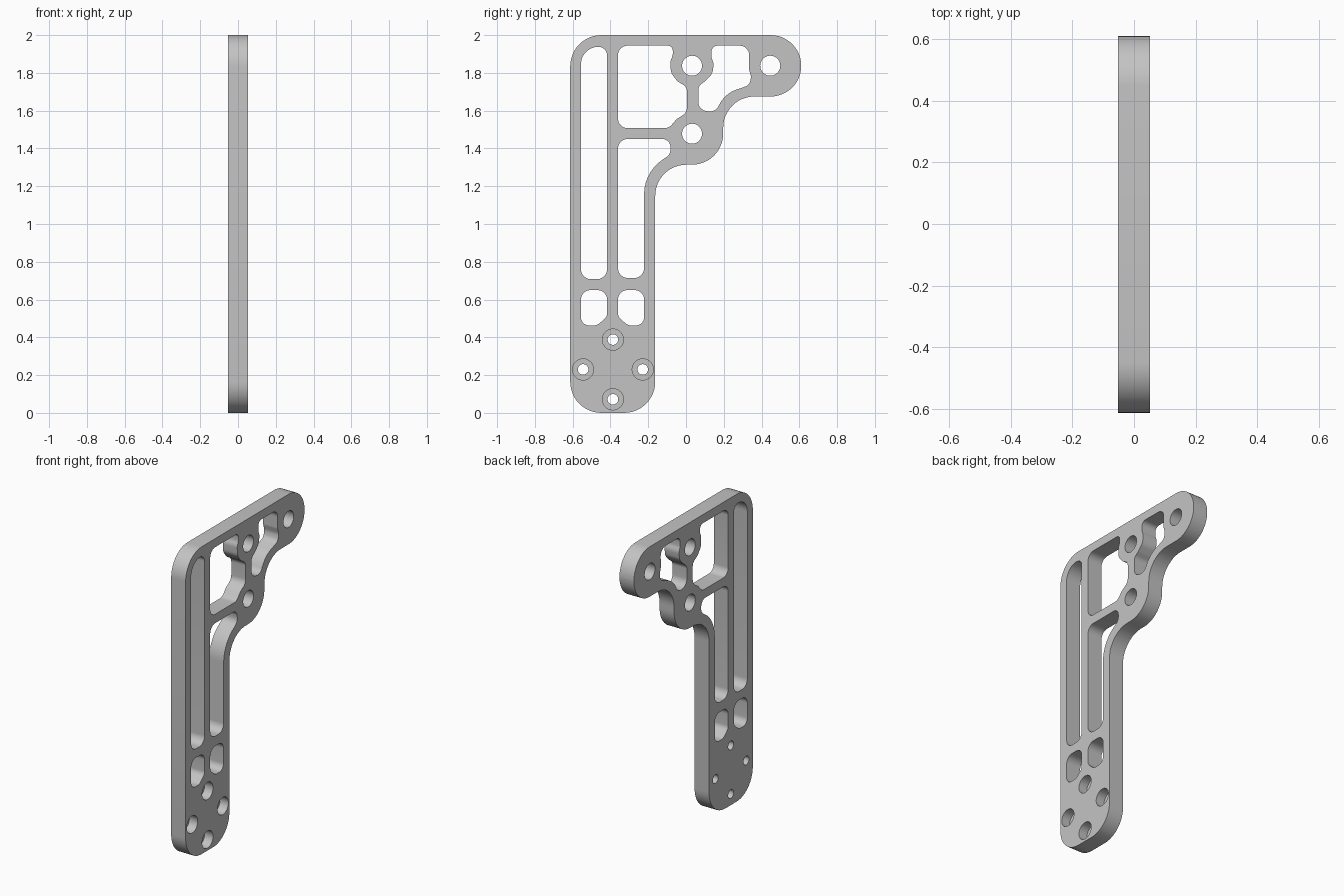
import bpy
import bmesh
from math import cos, sin, pi, tan
from mathutils import Matrix, Vector

cube = bpy.data.objects.get("Cube")
if cube:
    bpy.data.objects.remove(cube)

HALF_THICKNESS = 0.052
WALL_RADIUS = 0.165
BOLT_RADIUS = 0.028
BORE_RADIUS = 0.056
BORE_DEPTH = 0.06
# Turns a flat drawing in (x, y) into the upright (y, z) plane
UPRIGHT = Matrix(((0, 0, 1, 0), (1, 0, 0, 0), (0, 1, 0, 0), (0, 0, 0, 1)))


def rounded(corners):
    """Closed polygon of (y, z, radius) corners, each replaced by a fillet arc."""
    points = []
    count = len(corners)
    for i, (y, z, radius) in enumerate(corners):
        corner = Vector((y, z))
        before = Vector(corners[i - 1][:2]) - corner
        after = Vector(corners[(i + 1) % count][:2]) - corner
        to_prev, to_next = before.normalized(), after.normalized()
        half = to_prev.angle(to_next) / 2
        reach = min(radius / tan(half), before.length * 0.5, after.length * 0.5)
        if radius >= WALL_RADIUS * 0.5:
            reach = min(radius / tan(half), before.length * 0.8, after.length * 0.8)
        radius = reach * tan(half)
        centre = corner + (to_prev + to_next).normalized() * (radius / sin(half))
        start = corner + to_prev * reach - centre
        sweep = start.angle_signed(corner + to_next * reach - centre)
        steps = max(3, round(abs(sweep) / (pi / 24)))
        for s in range(steps + 1):
            turn = Matrix.Rotation(-sweep * s / steps, 2)
            points.append(centre + turn @ start)
    return points


def circle(y, z, radius, sides=40):
    return [Vector((y + radius * cos(2 * pi * i / sides),
                    z + radius * sin(2 * pi * i / sides))) for i in range(sides)]


def mirrored(corners, axis):
    return [(2 * axis - y, z, r) for y, z, r in reversed(corners)]


# Outer contour of the bracket
R = WALL_RADIUS
outline = [(-0.613, 0, R), (-0.163, 0, R), (-0.163, 1.314, R), (0.197, 1.314, R),
           (0.197, 1.675, R), (0.61, 1.675, 0.162), (0.61, 2, 0.162), (-0.613, 2, R)]

# Lightening pockets
tall_slot = [(-0.556, 0.708, 0.053), (-0.418, 0.708, 0.053),
             (-0.418, 1.938, 0.045), (-0.556, 1.938, 0.092)]
small_window = [(-0.556, 0.463, 0.055), (-0.47, 0.463, 0.05), (-0.418, 0.51, 0.04),
                (-0.418, 0.65, 0.05), (-0.556, 0.65, 0.05)]
bent_slot = [(-0.36, 0.714, 0.053), (-0.222, 0.714, 0.053), (-0.222, 1.275, 0.22),
             (-0.08, 1.37, 0.05), (-0.085, 1.45, 0.045), (-0.36, 1.45, 0.05)]
large_window = [(-0.36, 1.508, 0.05), (-0.09, 1.508, 0.05), (-0.05, 1.555, 0.04),
                (0.005, 1.59, 0.05), (0.005, 1.725, 0.04), (-0.045, 1.755, 0.05),
                (-0.08, 1.8, 0.06), (-0.083, 1.865, 0.06), (-0.07, 1.89, 0.05),
                (-0.07, 1.944, 0.045), (-0.36, 1.944, 0.05)]
arm_window = [(0.135, 1.944, 0.05), (0.135, 1.88, 0.05), (0.147, 1.85, 0.06),
              (0.14, 1.795, 0.06), (0.1, 1.755, 0.05), (0.065, 1.73, 0.04),
              (0.065, 1.605, 0.05), (0.155, 1.59, 0.05), (0.205, 1.69, 0.16),
              (0.335, 1.735, 0.04), (0.345, 1.78, 0.05), (0.333, 1.82, 0.05),
              (0.335, 1.944, 0.05)]
pockets = [tall_slot, small_window, mirrored(small_window, -0.389),
           bent_slot, large_window, arm_window]

# Pivot holes and the diamond of bolt holes
pivots = [(0.032, 1.838), (0.446, 1.838), (0.032, 1.478)]
BOLT_CENTRE = (-0.387, 0.23)
bolts = [(BOLT_CENTRE[0] + 0.158 * cos(k * pi / 2),
          BOLT_CENTRE[1] + 0.158 * sin(k * pi / 2)) for k in range(4)]

loops = [rounded(outline)] + [rounded(p) for p in pockets]
loops += [circle(y, z, 0.053) for y, z in pivots]
loops += [circle(y, z, BOLT_RADIUS) for y, z in bolts]

# Filled and extruded profile
curve = bpy.data.curves.new("bracket_profile", "CURVE")
curve.dimensions = "2D"
curve.fill_mode = "BOTH"
curve.extrude = HALF_THICKNESS
for loop in loops:
    spline = curve.splines.new("POLY")
    spline.points.add(len(loop) - 1)
    for point, co in zip(spline.points, loop):
        point.co = (co.x, co.y, 0, 1)
    spline.use_cyclic_u = True
profile = bpy.data.objects.new("bracket_profile", curve)
bpy.context.collection.objects.link(profile)
graph = bpy.context.evaluated_depsgraph_get()
mesh = bpy.data.meshes.new_from_object(profile.evaluated_get(graph))
bpy.data.objects.remove(profile)
mesh.transform(UPRIGHT)

bm = bmesh.new()
bm.from_mesh(mesh)
bmesh.ops.remove_doubles(bm, verts=bm.verts, dist=0.00005)
bmesh.ops.recalc_face_normals(bm, faces=bm.faces)
bm.to_mesh(mesh)
bm.free()
bracket = bpy.data.objects.new("bracket_plate", mesh)
bpy.context.collection.objects.link(bracket)

# Counterbores on the +x face
bm = bmesh.new()
for y, z in bolts:
    place = Matrix.Translation((HALF_THICKNESS, y, z)) @ UPRIGHT
    bmesh.ops.create_cone(bm, cap_ends=True, segments=40, radius1=BORE_RADIUS,
                          radius2=BORE_RADIUS, depth=BORE_DEPTH * 2, matrix=place)
cutter_mesh = bpy.data.meshes.new("bore_cutter")
bm.to_mesh(cutter_mesh)
bm.free()
cutter = bpy.data.objects.new("bore_cutter", cutter_mesh)
bpy.context.collection.objects.link(cutter)
cutter.hide_render = True

bpy.ops.object.select_all(action="DESELECT")
bracket.select_set(True)
bpy.context.view_layer.objects.active = bracket
cut = bracket.modifiers.new("counterbores", "BOOLEAN")
cut.operation = "DIFFERENCE"
cut.solver = "EXACT"
cut.object = cutter
bpy.ops.object.modifier_apply(modifier=cut.name)
bpy.data.objects.remove(cutter)

# Plain grey metal
grey = bpy.data.materials.new("plain_grey")
grey.use_nodes = True
colour = (0.55, 0.55, 0.55, 1)
grey.diffuse_color = colour
grey.node_tree.nodes["Principled BSDF"].inputs["Base Color"].default_value = colour
bracket.data.materials.clear()
bracket.data.materials.append(grey)
bpy.ops.object.shade_smooth_by_angle(angle=pi / 6)
